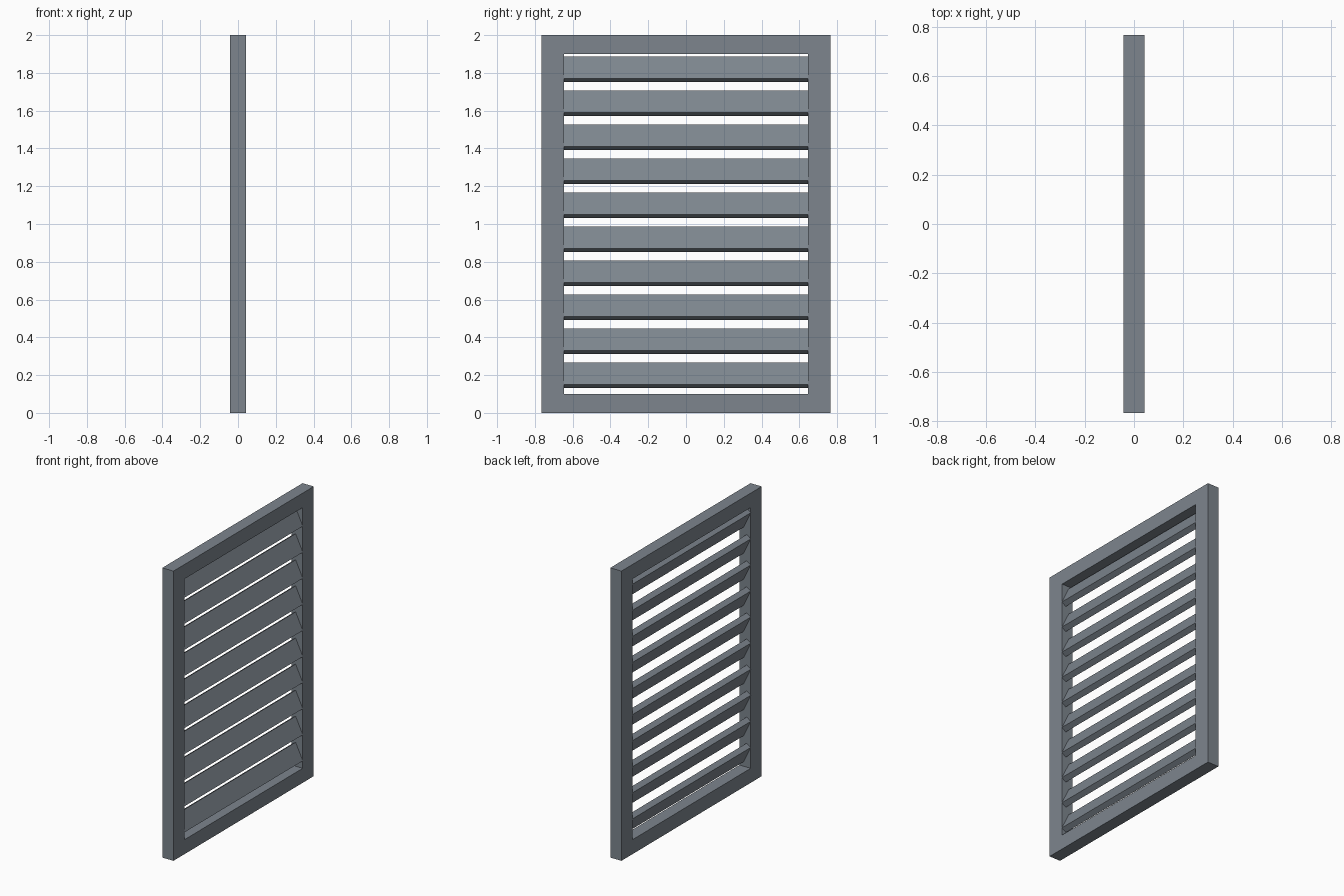
import bpy, bmesh

if "Cube" in bpy.data.objects:
    bpy.data.objects.remove(bpy.data.objects["Cube"])

# one slate grey for the whole shutter
grey = bpy.data.materials.new("slate grey")
grey.diffuse_color = (0.205, 0.235, 0.27, 1)
grey.use_nodes = True
grey.node_tree.nodes["Principled BSDF"].inputs["Base Color"].default_value = grey.diffuse_color


def finish(name, bm):
    bmesh.ops.recalc_face_normals(bm, faces=bm.faces)
    me = bpy.data.meshes.new(name)
    bm.to_mesh(me)
    bm.free()
    me.materials.append(grey)
    ob = bpy.data.objects.new(name, me)
    bpy.context.collection.objects.link(ob)
    return ob


def ring_points(y, z0, z1):
    return [(-y, z0), (y, z0), (y, z1), (-y, z1)]


# surrounding frame: a rectangular ring with one clean opening
def build_frame(half_x):
    bm = bmesh.new()
    outer, inner = ring_points(0.765, 0, 2), ring_points(0.645, 0.1, 1.9)
    loops = [[bm.verts.new((x, y, z)) for y, z in pts]
             for pts, x in ((outer, half_x), (inner, half_x),
                            (inner, -half_x), (outer, -half_x))]
    for k in range(4):
        a, b = loops[k], loops[(k + 1) % 4]
        for i in range(4):
            j = (i + 1) % 4
            bm.faces.new((a[i], a[j], b[j], b[i]))
    finish("frame", bm)


# tilted slat: (x, z) section pushed along y
def build_slat(index, zc):
    section = [(-0.0115, 0.0675), (0.0435, -0.0465),
               (0.0115, -0.0675), (-0.0435, 0.0465)]
    bm = bmesh.new()
    face = bm.faces.new([bm.verts.new((x, -0.645, zc + z)) for x, z in section])
    ext = bmesh.ops.extrude_face_region(bm, geom=[face], use_keep_orig=True)
    moved = [v for v in ext["geom"] if isinstance(v, bmesh.types.BMVert)]
    bmesh.ops.translate(bm, verts=moved, vec=(0, 1.29, 0))
    finish(f"slat_{index}", bm)


build_frame(0.0425)
for n in range(10):
    build_slat(n + 1, 0.198 + 0.18 * n)
